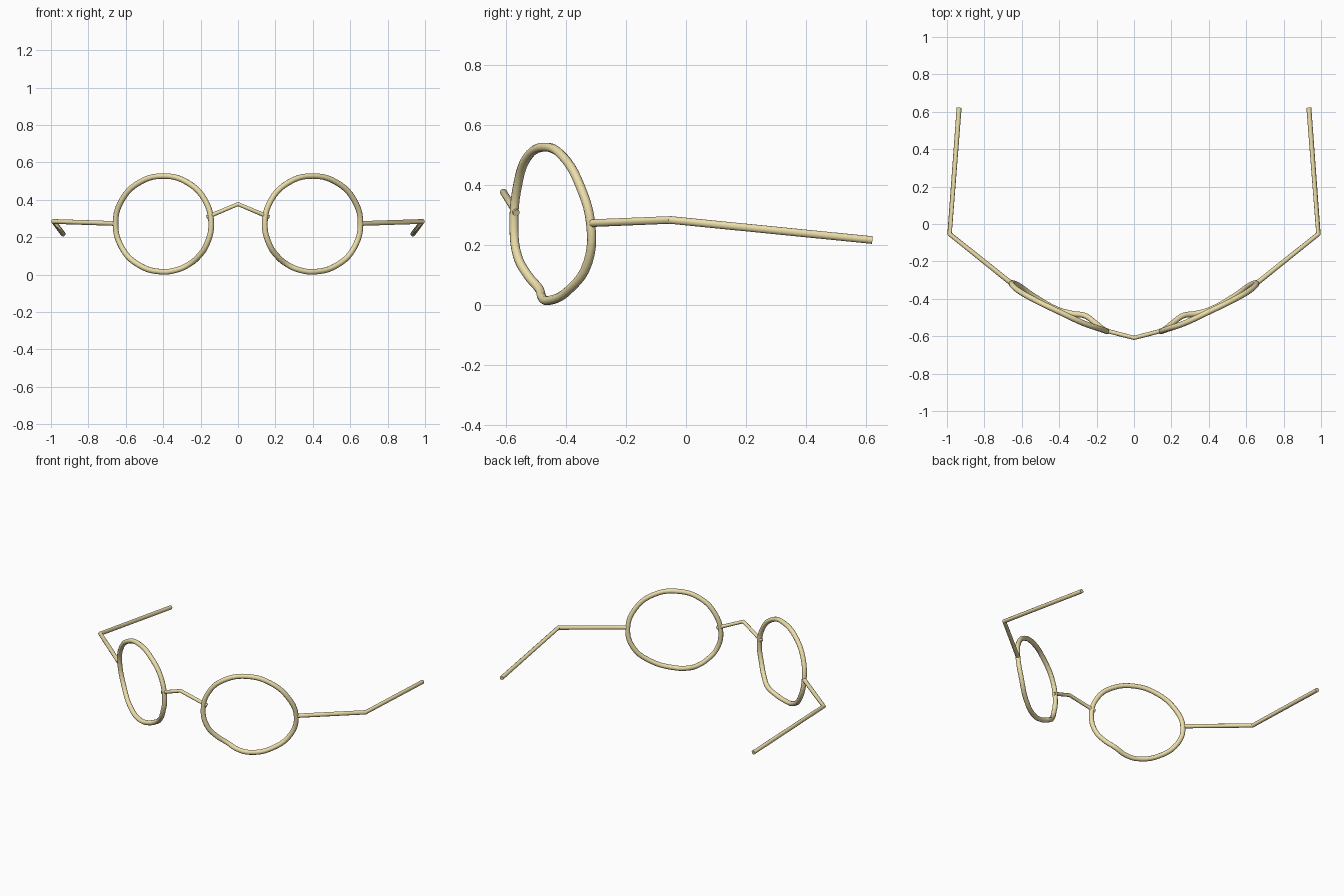
import bpy
from math import cos, sin, radians

if "Cube" in bpy.data.objects:
    bpy.data.objects.remove(bpy.data.objects["Cube"])

metal = bpy.data.materials.new("pale_gold")
metal.diffuse_color = (0.84, 0.73, 0.40, 1)
metal.use_nodes = True
metal.node_tree.nodes["Principled BSDF"].inputs["Base Color"].default_value = metal.diffuse_color


def wire(name, points, radius, ring=False):
    """Round wire through points: smooth closed ring or straight-segment path."""
    curve = bpy.data.curves.new(name, 'CURVE')
    curve.dimensions = '3D'
    curve.bevel_depth = radius
    curve.bevel_resolution = 3
    curve.use_fill_caps = True
    curve.resolution_u = 5
    spline = curve.splines.new('BEZIER' if ring else 'POLY')
    if ring:
        spline.bezier_points.add(len(points) - 1)
        for bp, co in zip(spline.bezier_points, points):
            bp.co = co
            bp.handle_left_type = bp.handle_right_type = 'AUTO'
        spline.use_cyclic_u = True
    else:
        spline.points.add(len(points) - 1)
        for p, co in zip(spline.points, points):
            p.co = (*co, 1)
    obj = bpy.data.objects.new(name, curve)
    bpy.context.collection.objects.link(obj)
    curve.materials.append(metal)
    bpy.ops.object.select_all(action='DESELECT')
    obj.select_set(True)
    bpy.context.view_layer.objects.active = obj
    bpy.ops.object.convert(target='MESH')
    bpy.ops.object.shade_smooth_by_angle(angle=radians(50))
    return obj


# Depth of the rim around its circle (angle in degrees, y)
RIM = [(0, -.318), (30, -.354), (60, -.408), (90, -.47), (120, -.53), (150, -.562),
       (180, -.574), (205, -.562), (222, -.528), (238, -.49), (254, -.48),
       (272, -.458), (300, -.392), (330, -.327)]

for side, s in (("left", -1), ("right", 1)):
    # Round lens rim, bent around the face and kinked at the nose
    wire(side + "_rim", [(s * (.399 + .256 * cos(radians(a))), y, .271 + .256 * sin(radians(a)))
                         for a, y in RIM], .0152, True)
    # Hinge bar and temple arm
    wire(side + "_temple_arm", [(s * .65, -.322, .273), (s * .986, -.053, .284),
                                (s * .935, .621, .217)], .0132)

# Peaked nose bridge
wire("nose_bridge", [(-.166, -.566, .307), (0, -.609, .377), (.166, -.566, .307)], .0115)
